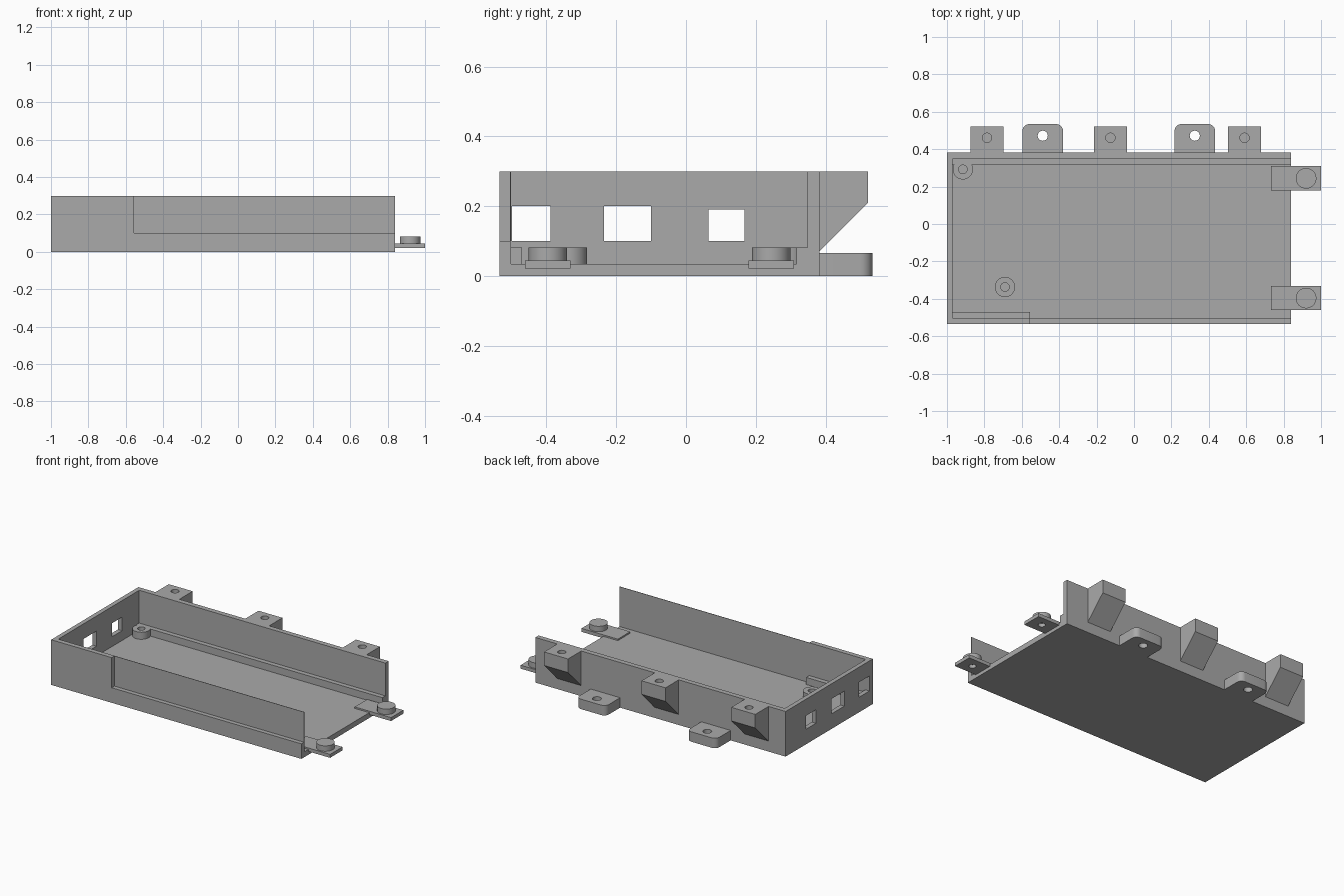
import bpy, bmesh
from math import sin, cos, pi, radians
from mathutils import Vector

old = bpy.data.objects.get("Cube")
if old:
    bpy.data.objects.remove(old, do_unlink=True)

grey = bpy.data.materials.new("plain grey")
grey.use_nodes = True
COLOUR = (0.4, 0.4, 0.4, 1)
grey.diffuse_color = COLOUR
grey.node_tree.nodes["Principled BSDF"].inputs["Base Color"].default_value = COLOUR


def prism(name, outline, push):
    """Extrude a closed outline of 3D points along the push vector."""
    bm = bmesh.new()
    face = bm.faces.new([bm.verts.new(p) for p in outline])
    out = bmesh.ops.extrude_face_region(bm, geom=[face])
    moved = [v for v in out["geom"] if isinstance(v, bmesh.types.BMVert)]
    bmesh.ops.translate(bm, verts=moved, vec=Vector(push))
    bmesh.ops.recalc_face_normals(bm, faces=bm.faces)
    mesh = bpy.data.meshes.new(name)
    bm.to_mesh(mesh)
    bm.free()
    mesh.materials.append(grey)
    obj = bpy.data.objects.new(name, mesh)
    bpy.context.collection.objects.link(obj)
    return obj


def box(name, x0, x1, y0, y1, z0, z1):
    corners = [(x0, y0, z0), (x1, y0, z0), (x1, y1, z0), (x0, y1, z0)]
    return prism(name, corners, (0, 0, z1 - z0))


def arc(x, y, z, r, start, end, steps):
    angles = [start + (end - start) * i / steps for i in range(steps + 1)]
    return [(x + r * cos(a), y + r * sin(a), z) for a in angles]


def cylinder(name, x, y, r, z0, z1):
    return prism(name, arc(x, y, z0, r, 0, 2 * pi, 40)[:-1], (0, 0, z1 - z0))


def activate(obj):
    bpy.ops.object.select_all(action="DESELECT")
    obj.select_set(True)
    bpy.context.view_layer.objects.active = obj


def cut(obj, cutter):
    mod = obj.modifiers.new("cut", "BOOLEAN")
    mod.operation, mod.solver, mod.object = "DIFFERENCE", "EXACT", cutter
    activate(obj)
    bpy.ops.object.modifier_apply(modifier=mod.name)
    bpy.data.objects.remove(cutter, do_unlink=True)


def smooth(obj):
    activate(obj)
    bpy.ops.object.shade_smooth_by_angle(angle=radians(30))


# Main tray dimensions
LEFT, RIGHT, FRONT, BACK = -1.0, 0.84, -0.534, 0.382
IN_X, IN_FRONT, IN_BACK = -0.97, -0.502, 0.348
FLOOR, LEDGE, TOP, STEP = 0.035, 0.082, 0.3, -0.555

box("floor", LEFT, RIGHT, FRONT, BACK, 0, FLOOR)
box("back_wall", LEFT, RIGHT, IN_BACK, BACK, 0, TOP)
box("back_ledge", IN_X, RIGHT, 0.317, IN_BACK, FLOOR, LEDGE)

# Front wall: full thickness at one end, a thin recessed sheet on a sill beyond
box("front_wall", LEFT, STEP, FRONT, IN_FRONT, 0, TOP)
box("front_sill", STEP, RIGHT, FRONT, IN_FRONT, 0, 0.1)
box("front_sheet", STEP, RIGHT, IN_FRONT - 0.003, IN_FRONT, 0.1, TOP)
box("front_ledge", IN_X, STEP, IN_FRONT, -0.47, FLOOR, LEDGE)

# End wall with three port openings
end_wall = box("end_wall", LEFT, IN_X, FRONT, BACK, 0, TOP)
for y0, y1, z1 in ((-0.498, -0.389, 0.2), (-0.235, -0.101, 0.2), (0.064, 0.167, 0.19)):
    cut(end_wall, box("port_cutter", -1.1, -0.9, y0, y1, 0.1, z1))

# Screw posts on the floor
for i, (x, y) in enumerate(((-0.915, 0.292), (-0.69, -0.337))):
    post = cylinder(f"screw_post_{i + 1}", x, y, 0.054, 0.02, LEDGE)
    cut(post, cylinder("post_cutter", x, y, 0.023, 0.036, 0.2))
    smooth(post)

# Flat clips with round pegs at the open end
for i, y in enumerate((-0.396, 0.244)):
    plate = box(f"clip_plate_{i + 1}", 0.733, 1.0, y - 0.065, y + 0.065, 0.022, 0.045)
    cut(plate, cylinder("clip_cutter", 0.92, y, 0.022, -0.1, 0.1))
    smooth(plate)
    smooth(cylinder(f"clip_peg_{i + 1}", 0.92, y, 0.055, 0.045, 0.081))

# Rounded mounting tabs low on the back
R, TIP = 0.035, 0.534
for i, x in enumerate((-0.488, 0.325)):
    outline = [(x - 0.108, BACK - 0.02, 0), (x + 0.108, BACK - 0.02, 0)]
    outline += arc(x + 0.108 - R, TIP - R, 0, R, 0, pi / 2, 8)
    outline += arc(x - 0.108 + R, TIP - R, 0, R, pi / 2, pi, 8)
    tab = prism(f"mounting_tab_{i + 1}", outline, (0, 0, 0.066))
    cut(tab, cylinder("tab_cutter", x, 0.472, 0.027, -0.1, 0.2))
    smooth(tab)

# Sloped brackets high on the back, each with a blind screw hole
for i, x in enumerate((-0.786, -0.126, 0.591)):
    side = [(x - 0.088, y, z) for y, z in
            ((BACK, 0.07), (0.521, 0.21), (0.521, TOP), (BACK, TOP))]
    bracket = prism(f"bracket_{i + 1}", side, (0.176, 0, 0))
    cut(bracket, cylinder("bracket_cutter", x, 0.461, 0.025, 0.2, 0.4))
    smooth(bracket)
